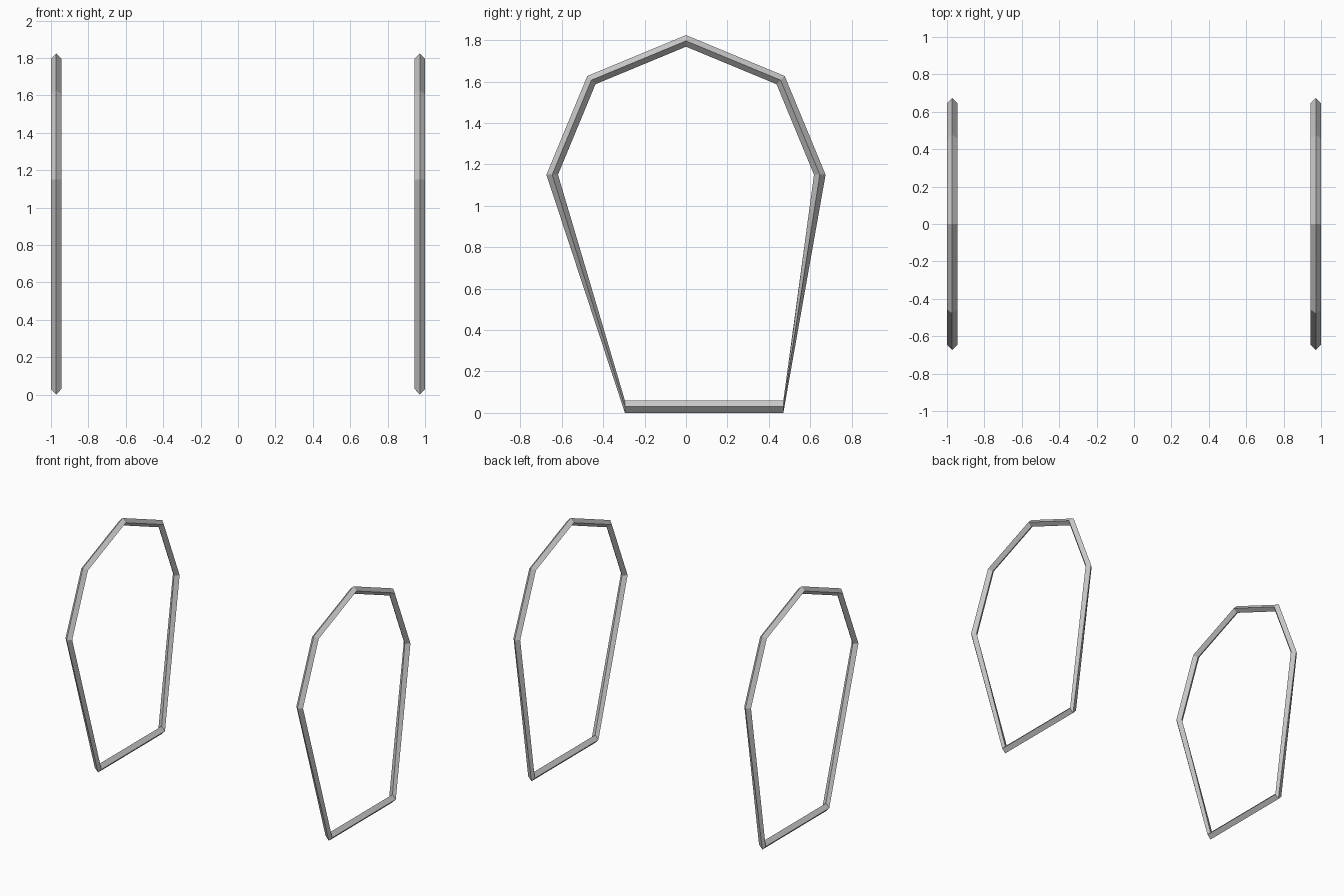
import bpy, bmesh, math

if "Cube" in bpy.data.objects:
    bpy.data.objects.remove(bpy.data.objects["Cube"])

RING_R, TUBE_R, CENTRE_Z, RING_X = 0.646, 0.028, 1.15, 0.972


def diamond(y, z, dy, dz):
    """Four-sided section: outer ridge, +x ridge, inner ridge, -x ridge."""
    r = TUBE_R
    return [(0, y + dy * r, z + dz * r), (r, y, z),
            (0, y - dy * r, z - dz * r), (-r, y, z)]


def ring(name, x):
    # Upper half follows an octagon
    sections = []
    for i in range(5):
        a = math.radians(45 * i)
        c, s = math.cos(a), math.sin(a)
        sections.append(diamond(RING_R * c, CENTRE_Z + RING_R * s, c, s))
    # Flat foot, with upright sections at both ends
    for y in (-0.295, 0.47):
        sections.append(diamond(y, 0.03, 0, -1.07))

    bm = bmesh.new()
    loops = [[bm.verts.new(p) for p in sec] for sec in sections]
    for i, a in enumerate(loops):
        b = loops[(i + 1) % len(loops)]
        for j in range(4):
            k = (j + 1) % 4
            bm.faces.new((a[j], a[k], b[k], b[j]))
    bmesh.ops.recalc_face_normals(bm, faces=bm.faces)
    mesh = bpy.data.meshes.new(name)
    bm.to_mesh(mesh)
    bm.free()
    obj = bpy.data.objects.new(name, mesh)
    obj.location.x = x
    bpy.context.collection.objects.link(obj)


# Matching side rings
ring("left_ring", -RING_X)
ring("right_ring", RING_X)
